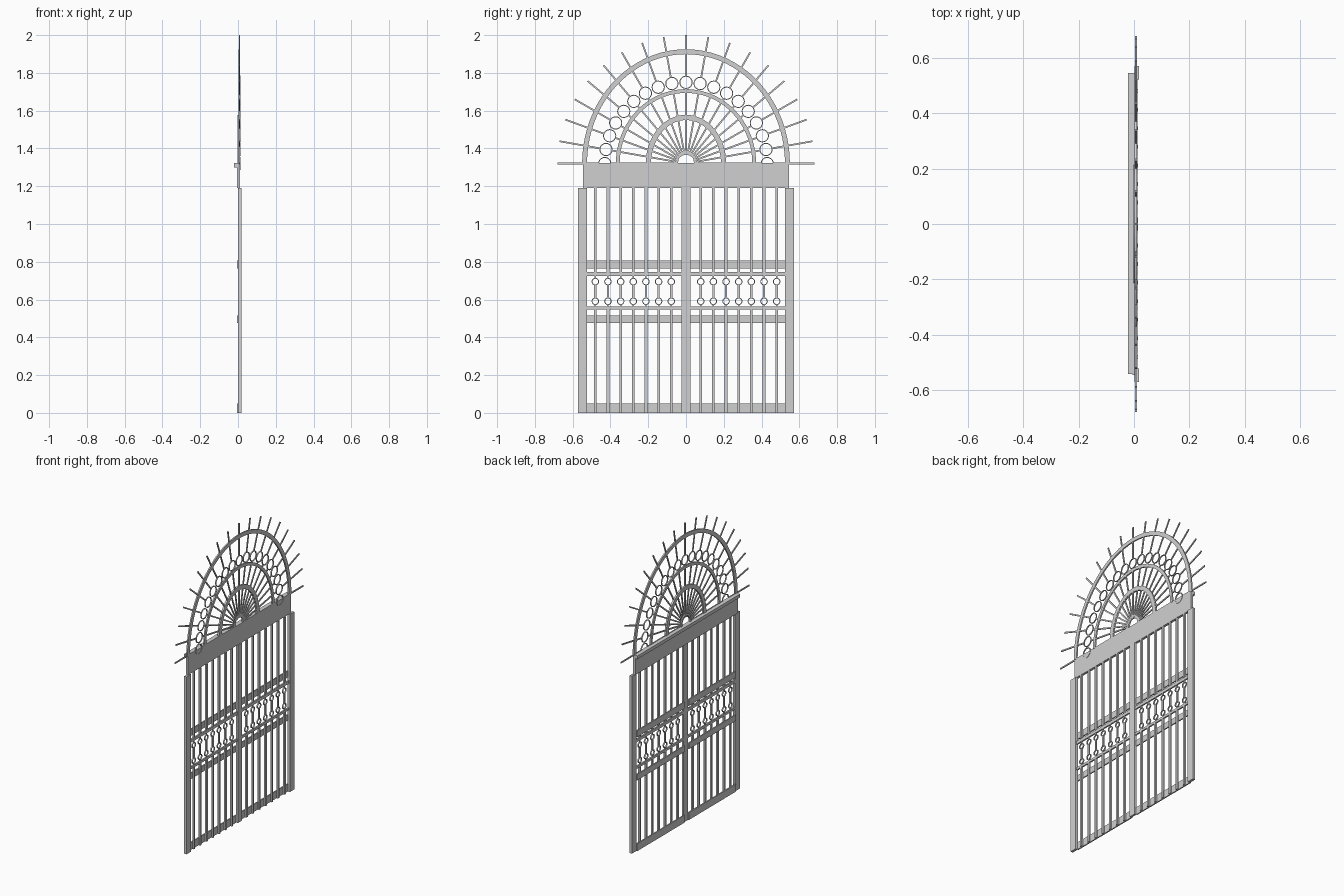
import bpy, bmesh, math

if "Cube" in bpy.data.objects:
    bpy.data.objects.remove(bpy.data.objects["Cube"])

iron = bpy.data.materials.new("grey iron")
iron.diffuse_color = (0.63, 0.63, 0.63, 1)
iron.use_nodes = True
iron.node_tree.nodes["Principled BSDF"].inputs["Base Color"].default_value = iron.diffuse_color
CZ = 1.32  # centre height of the fanlight


def finish(name, bm):
    bmesh.ops.recalc_face_normals(bm, faces=bm.faces)
    me = bpy.data.meshes.new(name)
    bm.to_mesh(me)
    bm.free()
    me.materials.append(iron)
    ob = bpy.data.objects.new(name, me)
    bpy.context.collection.objects.link(ob)
    return ob


def box(name, x0, x1, y0, y1, z0, z1):
    bm = bmesh.new()
    bmesh.ops.create_cube(bm, size=1)
    for v in bm.verts:
        v.co = ((x0 + x1) / 2 + v.co.x * (x1 - x0),
                (y0 + y1) / 2 + v.co.y * (y1 - y0),
                (z0 + z1) / 2 + v.co.z * (z1 - z0))
    return finish(name, bm)


def band(name, x0, x1, cy, cz, ry, rz, w, sweep, n):
    """Flat rectangular band swept along an elliptical arc in the YZ plane."""
    bm = bmesh.new()
    closed = sweep > 6.2
    rows = []
    for i in range(n if closed else n + 1):
        a = sweep * i / n
        c, s = math.cos(a), math.sin(a)
        rows.append([bm.verts.new((x, cy + (ry - d) * c, cz + (rz - d) * s))
                     for x, d in ((x0, 0), (x1, 0), (x1, w), (x0, w))])
    for i in range(n):
        p, q = rows[i], rows[(i + 1) % len(rows)]
        for k in range(4):
            bm.faces.new((p[k], p[(k + 1) % 4], q[(k + 1) % 4], q[k]))
    if not closed:
        bm.faces.new(rows[0])
        bm.faces.new(rows[-1])
    return finish(name, bm)


# lintel and projecting ledge
box("lintel", -0.006, 0.010, -0.545, 0.545, 1.19, 1.32)
box("lintel_ledge", -0.022, 0.010, -0.542, 0.545, 1.30, 1.322)

# the two gate leaves
for side, tag in ((-1, "left"), (1, "right")):
    def sbox(name, x0, x1, a, b, z0, z1):
        ya, yb = sorted((side * a, side * b))
        return box(name + "_" + tag, x0, x1, ya, yb, z0, z1)

    sbox("outer_post", 0.001, 0.018, 0.523, 0.571, 0, 1.19)
    sbox("meeting_stile", 0.001, 0.015, 0.001, 0.023, 0, 1.19)
    # wide and thin rails
    for z0, z1 in ((0, 0.05), (0.475, 0.515), (0.765, 0.808)):
        sbox("wide_rail", -0.005, 0.003, 0.022, 0.525, z0, z1)
    for z0, z1 in ((0.548, 0.564), (0.726, 0.746)):
        sbox("thin_rail", 0.002, 0.012, 0.022, 0.525, z0, z1)
    # vertical bars with ring ornaments in the middle panel
    for i in range(7):
        y = 0.078 + i * 0.067
        sbox("lower_bar", 0.002, 0.014, y - 0.007, y + 0.007, 0, 0.55)
        sbox("upper_bar", 0.002, 0.014, y - 0.007, y + 0.007, 0.745, 1.19)
        sbox("middle_bar", 0.003, 0.012, y - 0.006, y + 0.006, 0.609, 0.678)
        sbox("lower_link", 0.004, 0.011, y - 0.004, y + 0.004, 0.56, 0.573)
        sbox("upper_link", 0.004, 0.011, y - 0.004, y + 0.004, 0.712, 0.73)
        for z in (0.591, 0.695):
            band("panel_ring_" + tag, 0.003, 0.011, side * y, z,
                 0.02, 0.02, 0.005, 2 * math.pi, 16)

# fanlight arches
for name, x0, x1, ry, rz, w in (
        ("outer_arch", 0.002, 0.011, 0.55, 0.605, 0.026),
        ("middle_arch", 0.002, 0.011, 0.371, 0.394, 0.02),
        ("inner_arch", -0.002, 0.010, 0.213, 0.258, 0.028),
        ("hub_arch", -0.002, 0.010, 0.055, 0.07, 0.013)):
    band(name, x0, x1, 0, CZ, ry, rz, w, math.pi, 40)

# radiating spokes, with a ring between the arches on each one
for i in range(19):
    a = math.radians(i * 10)
    c, s = math.cos(a), math.sin(a)
    # the spokes are interrupted inside the rings
    for r0, r1 in ((0.046, 0.396), (0.464, 0.68)):
        ob = box("spoke", 0.004, 0.010, r0, r1, -0.0045, 0.0045)
        ob.location = (0, 0, CZ)
        ob.rotation_euler = (a, 0, 0)
    band("fan_ring", 0.005, 0.012, 0.43 * c, CZ + 0.43 * s,
         0.035, 0.035, 0.005, 2 * math.pi, 20)
